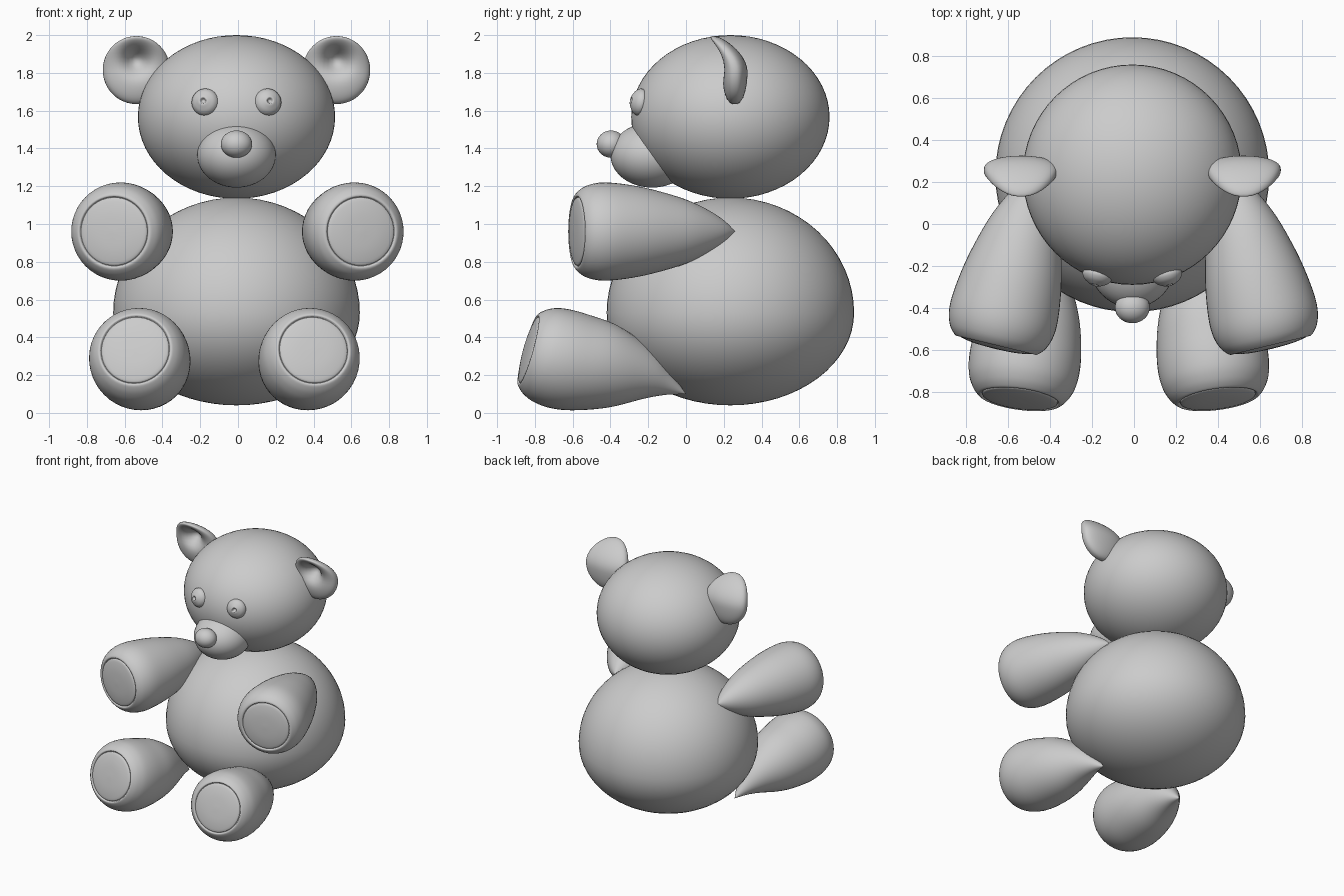
import bpy, bmesh, math
from mathutils import Vector

if "Cube" in bpy.data.objects:
    bpy.data.objects.remove(bpy.data.objects["Cube"])

CX = -0.008   # body and head sit very slightly left of centre
LX = -0.072   # the legs are shifted a little further


def finish(name, bm):
    bmesh.ops.recalc_face_normals(bm, faces=bm.faces)
    for f in bm.faces:
        f.smooth = True
    me = bpy.data.meshes.new(name)
    bm.to_mesh(me)
    bm.free()
    ob = bpy.data.objects.new(name, me)
    bpy.context.collection.objects.link(ob)
    return ob


def ball(name, loc, size, lower=None, seg=64, shape=None):
    """Ellipsoid; 'lower' is a different radius for the lower half."""
    bm = bmesh.new()
    bmesh.ops.create_uvsphere(bm, u_segments=seg, v_segments=seg // 2, radius=1)
    for v in bm.verts:
        x, y, z = v.co
        if shape:
            p = Vector(shape(x, y, z))
        else:
            rz = lower if lower and z < 0 else size[2]
            p = Vector((x * size[0], y * size[1], z * rz))
        v.co = p + Vector(loc)
    return finish(name, bm)


def smooth_profile(pts, n=4):
    """Catmull-Rom resampling of the profile points."""
    pts = [Vector(p) for p in pts]
    ext = [pts[0]] + pts + [pts[-1]]
    out = []
    for i in range(1, len(ext) - 2):
        a, b, c, d = ext[i - 1:i + 3]
        for k in range(n):
            t = k / n
            out.append(0.5 * (2 * b + (c - a) * t + (2 * a - 5 * b + 4 * c - d) * t * t
                              + (3 * b - a - 3 * c + d) * t ** 3))
    return out + [pts[-1]]


def lathe(name, origin, axis, profile, seg=48):
    """Revolve (distance, radius, lift) points around an axis."""
    d = Vector(axis).normalized()
    u = d.cross(Vector((0, 0, 1))).normalized()
    w = u.cross(d)
    bm = bmesh.new()
    pts = smooth_profile(profile)
    centres = [Vector(origin) + d * p.x + Vector((0, 0, p.z)) for p in pts]
    rings = []
    for c, p in zip(centres[1:-1], pts[1:-1]):
        rings.append([bm.verts.new(c + (u * math.cos(a) + w * math.sin(a)) * max(p.y, 0.001))
                      for a in (2 * math.pi * i / seg for i in range(seg))])
    first, last = bm.verts.new(centres[0]), bm.verts.new(centres[-1])
    for i in range(seg):
        j = (i + 1) % seg
        bm.faces.new((first, rings[0][i], rings[0][j]))
        bm.faces.new((last, rings[-1][j], rings[-1][i]))
        for r0, r1 in zip(rings, rings[1:]):
            bm.faces.new((r0[i], r1[i], r1[j], r0[j]))
    return finish(name, bm)


# Body, head and face
ball("body", (CX, 0.235, 0.53), (0.653, 0.655, 0.61), lower=0.49)
ball("head", (CX, 0.235, 1.567), (0.522, 0.525, 0.433))
ball("snout", (CX, -0.18, 1.365), (0.208, 0.22, 0.172), seg=48)
ball("nose", (CX, -0.397, 1.423), (0.083, 0.076, 0.072), seg=32)


def ear_shape(x, y, z):
    # cupped disc: hollow front, upper rim curled forward
    depth = 0.068 * math.copysign(abs(y) ** 0.8, y)
    if y < 0:
        depth += 0.095 * math.exp(-(x * x + (z - 0.3) ** 2) / 0.13)
    curl = 0.095 * max(0, z + 0.1) ** 2
    return 0.178 * x, depth - curl, 0.18 * z


ARM = [(0, 0, 0), (0.06, 0.058, 0), (0.15, 0.115, 0), (0.27, 0.17, 0), (0.42, 0.215, 0),
       (0.55, 0.243, 0), (0.68, 0.259, 0), (0.76, 0.256, 0), (0.82, 0.236, 0),
       (0.855, 0.207, 0), (0.862, 0.19, 0), (0.853, 0.181, 0), (0.864, 0.172, 0),
       (0.876, 0.1, 0), (0.88, 0, 0)]
LEG = [(0, 0, 0), (0.04, 0.025, 0.012), (0.105, 0.066, 0.03), (0.2, 0.125, 0.042),
       (0.345, 0.195, 0.03), (0.47, 0.237, 0.02), (0.6, 0.26, 0.005), (0.7, 0.266, 0),
       (0.78, 0.256, 0), (0.835, 0.232, 0), (0.867, 0.205, 0), (0.874, 0.19, 0),
       (0.865, 0.181, 0), (0.876, 0.172, 0), (0.888, 0.1, 0), (0.892, 0, 0)]
EYE = [(-0.05, 0, 0), (-0.035, 0.05, 0), (0, 0.072, 0), (0.028, 0.06, 0), (0.045, 0.035, 0),
       (0.051, 0.02, 0), (0.047, 0.014, 0), (0.036, 0.008, 0), (0.034, 0, 0)]

# Paired parts
for s, side in ((-1, "left"), (1, "right")):
    ball(side + "_ear", (CX + s * 0.53, 0.258, 1.815), None, seg=48, shape=ear_shape)
    lathe(side + "_eye", (CX + s * 0.166, -0.243, 1.645), (s * 0.25, -1, 0.18), EYE, 32)
    lathe(side + "_arm", (s * 0.453 - 0.003, 0.26, 0.96), (s * 0.24, -1, 0), ARM)
    lathe(side + "_leg", (LX + s * 0.36, 0, 0.1), (s * 0.135, -1, 0.28), LEG)
